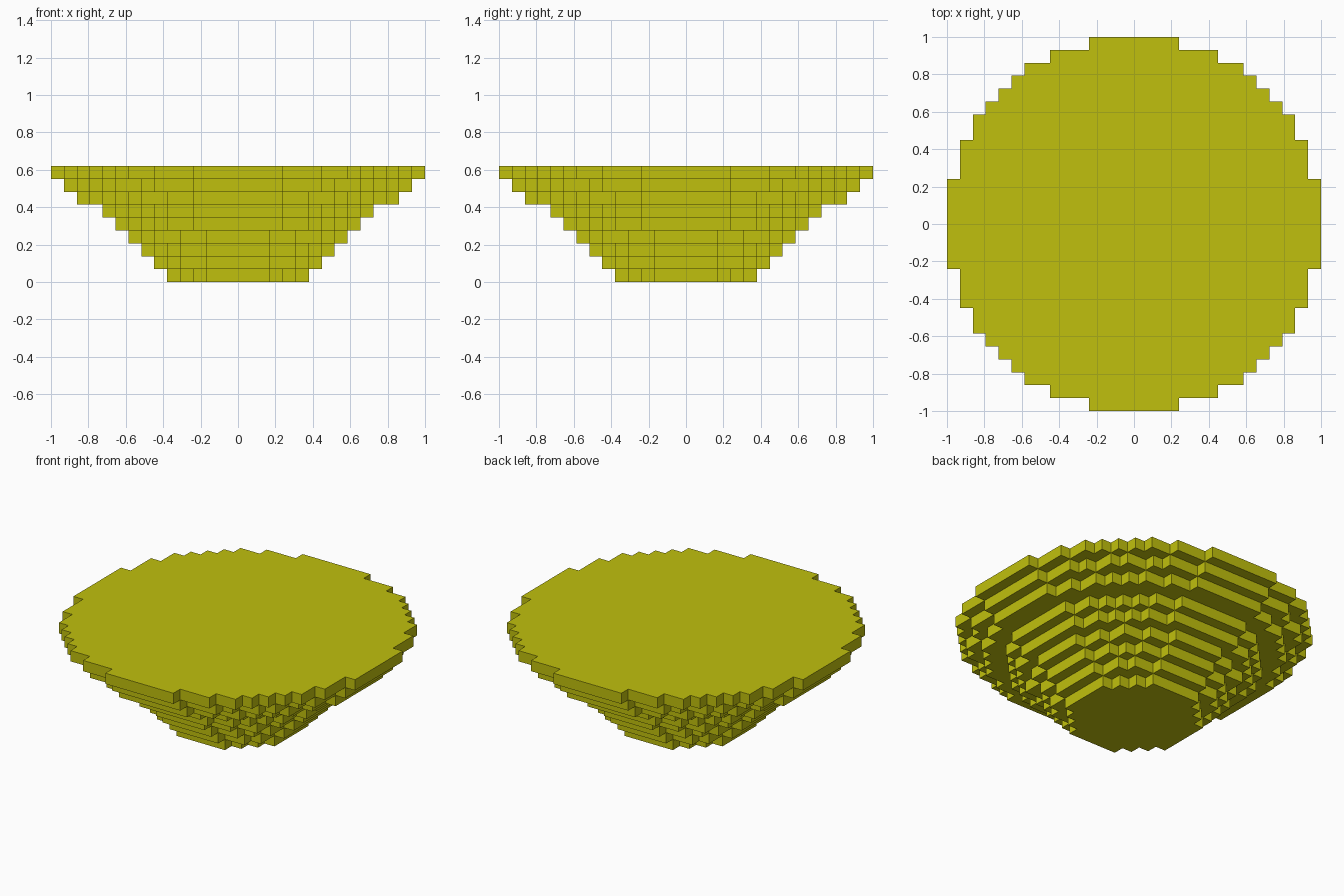
import bpy, bmesh, math

if "Cube" in bpy.data.objects:
    bpy.data.objects.remove(bpy.data.objects["Cube"], do_unlink=True)

UNIT = 2 / 29                               # edge length of one block
TIERS = [5, 6, 7, 8, 9, 10, 12, 13, 14]     # whole blocks from centre to rim, bottom first

# Single olive yellow material
color = (0.53, 0.53, 0.004, 1)
mat = bpy.data.materials.new("olive yellow")
mat.use_nodes = True
mat.diffuse_color = color
mat.node_tree.nodes["Principled BSDF"].inputs["Base Color"].default_value = color


def blocky_circle(n):
    """Stair-stepped outline of a circle of radius n + 0.5 blocks."""
    half = [math.floor(math.sqrt((n + 0.5) ** 2 - j * j)) + 0.5 for j in range(n + 1)]
    quarter = []
    for j in range(n):
        if half[j] != half[j + 1]:
            quarter += [(half[j], j + 0.5), (half[j + 1], j + 0.5)]
    quarter.append((half[n], n + 0.5))
    outline = []
    for _ in range(4):                      # turn the quarter four times
        outline += quarter
        quarter = [(-y, x) for x, y in quarter]
    return outline


def add_tier(name, n, level):
    """One block-high slab with a stair-stepped rim."""
    bm = bmesh.new()
    base = bm.faces.new([bm.verts.new((x * UNIT, y * UNIT, level * UNIT))
                         for x, y in blocky_circle(n)])
    grown = bmesh.ops.extrude_face_region(bm, geom=[base], use_keep_orig=True)
    top = [v for v in grown["geom"] if isinstance(v, bmesh.types.BMVert)]
    bmesh.ops.translate(bm, verts=top, vec=(0, 0, UNIT))
    bmesh.ops.recalc_face_normals(bm, faces=bm.faces)
    mesh = bpy.data.meshes.new(name)
    bm.to_mesh(mesh)
    bm.free()
    mesh.materials.append(mat)
    bpy.context.collection.objects.link(bpy.data.objects.new(name, mesh))


# Tiers widen upward from the small base to the flat top
for level, n in enumerate(TIERS):
    add_tier(f"tier_{level + 1}", n, level)
